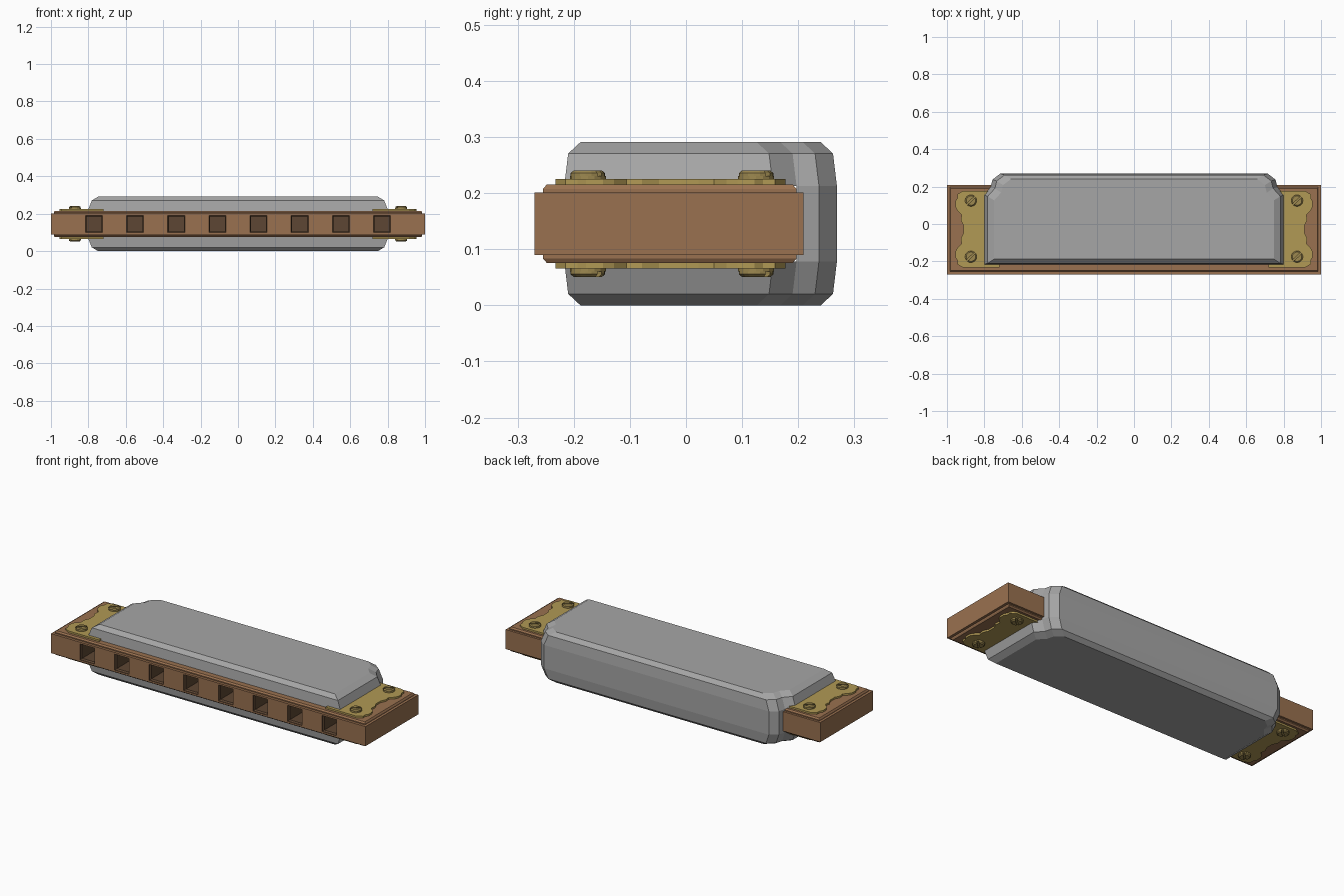
import bpy, bmesh, math
from mathutils import Matrix

if "Cube" in bpy.data.objects:
    bpy.data.objects.remove(bpy.data.objects["Cube"])

ZC = 0.146  # mid height of the instrument


def material(name, rgb):
    m = bpy.data.materials.new(name)
    m.diffuse_color = (*rgb, 1)
    m.use_nodes = True
    m.node_tree.nodes["Principled BSDF"].inputs["Base Color"].default_value = m.diffuse_color
    return m


WOOD = material("brown wood", (0.32, 0.165, 0.08))
DARK = material("dark wood", (0.11, 0.062, 0.033))
BRASS = material("brass", (0.44, 0.32, 0.09))
SCREW = material("dull brass", (0.34, 0.25, 0.08))
STEEL = material("grey steel", (0.38, 0.38, 0.38))


def loft(bm, rings, caps=True):
    """Skin a list of equal length point rings."""
    vs = [[bm.verts.new(p) for p in r] for r in rings]
    n = len(vs[0])
    faces = []
    for a, b in zip(vs, vs[1:]):
        for i in range(n):
            faces.append(bm.faces.new((a[i], a[(i + 1) % n], b[(i + 1) % n], b[i])))
    if caps:
        faces += [bm.faces.new(vs[0][::-1]), bm.faces.new(vs[-1])]
    bmesh.ops.recalc_face_normals(bm, faces=faces)


def finish(bm, name, *mats):
    me = bpy.data.meshes.new(name)
    bm.to_mesh(me)
    bm.free()
    for m in mats:
        me.materials.append(m)
    ob = bpy.data.objects.new(name, me)
    bpy.context.collection.objects.link(ob)
    return ob


def rect(x, y0, y1, z):
    return [(-x, y0, z), (x, y0, z), (x, y1, z), (-x, y1, z)]


# Comb: wooden body with a stepped lip above and below
bm = bmesh.new()
half = [(0.988, -0.257, 0.197, 0.069), (0.98, -0.25, 0.19, 0.066)]
levels = [(0.98, -0.248, 0.19, 0.070), (0.985, -0.255, 0.197, 0.062),
          (0.985, -0.255, 0.197, 0.056), (1.0, -0.27, 0.209, 0.056)]
rings = [rect(x, a, b, ZC - h) for x, a, b, h in levels]
rings += [rect(x, a, b, ZC + h) for x, a, b, h in reversed(levels)]
loft(bm, rings)
comb = finish(bm, "comb", WOOD, DARK)

# Blow holes: tapered square cutters
bm = bmesh.new()
for i in range(8):
    cx = -0.77 + 0.22 * i
    loft(bm, [[(cx + sx * s, y, ZC + sz * s) for sx, sz in
               ((-1, -1), (1, -1), (1, 1), (-1, 1))]
              for y, s in ((-0.30, 0.046), (-0.266, 0.046), (-0.258, 0.040), (-0.13, 0.040))])
cutter = finish(bm, "hole_cutter", DARK)
cutter.hide_render = True
mod = comb.modifiers.new("holes", "BOOLEAN")
mod.operation = "DIFFERENCE"
mod.solver = "EXACT"
mod.object = cutter
bpy.context.view_layer.objects.active = comb
bpy.ops.object.modifier_apply(modifier=mod.name)
bpy.data.objects.remove(cutter)
for p in comb.data.polygons:
    c = p.center
    inside = -0.2695 < c.y < -0.12 and abs(c.z - ZC) < 0.047 and abs(c.x) < 0.9
    p.material_index = 1 if inside else 0

# Brass end plates with a wavy outer edge, and slotted screws
edge = [(0.72, 0.205), (0.915, 0.205), (0.945, 0.187), (0.945, 0.165), (0.955, 0.15),
        (0.955, 0.12), (0.945, 0.10), (0.922, 0.078), (0.926, 0.05), (0.912, 0.02)]
edge += [(x, -d) for x, d in reversed(edge)]
for side, sn in ((-1, "left"), (1, "right")):
    for up, un in ((-1, "lower"), (1, "upper")):
        bm = bmesh.new()
        loft(bm, [[(side * x, d - 0.028, ZC + up * h) for x, d in edge] for h in (0.068, 0.080)])
        finish(bm, f"{un}_{sn}_plate", BRASS)

        bm = bmesh.new()
        for y in (-0.175, 0.125):
            def ring(pts, h, turn=0.0):
                c, s = math.cos(turn), math.sin(turn)
                return [(side * 0.872 + c * a - s * b, y + s * a + c * b, ZC + up * h)
                        for a, b in pts]
            circle = [(math.cos(t * math.pi / 8), math.sin(t * math.pi / 8)) for t in range(16)]
            loft(bm, [ring([(a * 0.032, b * 0.032) for a, b in circle], h) for h in (0.078, 0.085)])
            # two half discs leave the screwdriver slot
            arc = [(math.cos(t), math.sin(t)) for t in
                   [math.radians(10 + 20 * k) for k in range(9)]]
            for turn in (0.75, 0.75 + math.pi):
                loft(bm, [ring([(a * r, b * r) for a, b in arc], h, turn)
                          for r, h in ((0.031, 0.084), (0.031, 0.090), (0.025, 0.095))])
        finish(bm, f"{un}_{sn}_screws", SCREW)

# Steel covers: bevelled lids narrowing at the back corners
side_pts = [(0.805, -0.217), (0.805, 0.155), (0.767, 0.197), (0.757, 0.237), (0.715, 0.269)]


def outline(pts, dx, dy):
    mid = [(x - dx, y + (dy if y < 0 else -dy), 0) for x, y in pts]
    return mid + [(-x, y, z) for x, y, z in reversed(mid)]


steps = [(0.067, 0, 0), (0.125, 0.023, 0.007), (0.1455, 0.057, 0.029)]
for up, un in ((-1, "lower"), (1, "upper")):
    bm = bmesh.new()
    loft(bm, [[(x, y, ZC + up * h) for x, y, _ in outline(side_pts, dx, dy)]
              for h, dx, dy in steps])
    finish(bm, f"{un}_cover", STEEL)

# Back wall joining the two covers
bm = bmesh.new()
wall = outline(side_pts[2:], 0, 0)
loft(bm, [[(x, y, ZC + h) for x, y, _ in wall] for h in (-0.067, 0.067)])
finish(bm, "cover_back_wall", STEEL)

# Rest the model exactly on the ground
low = min((o.matrix_world @ v.co).z for o in bpy.data.objects for v in o.data.vertices)
for o in bpy.data.objects:
    o.data.transform(Matrix.Translation((0, 0, -low)))
